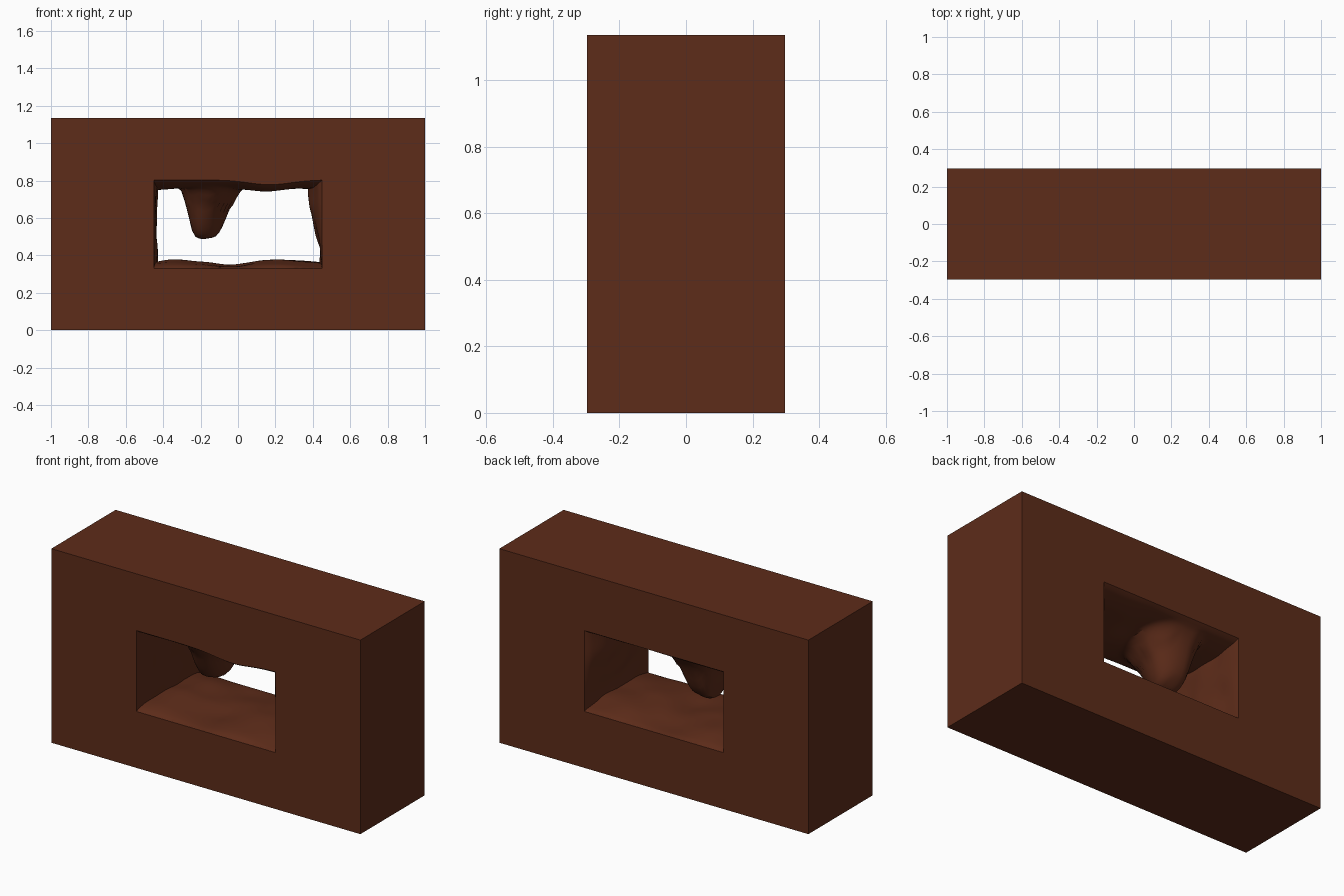
import bpy, bmesh, math
from mathutils import Vector, noise

if "Cube" in bpy.data.objects:
    bpy.data.objects.remove(bpy.data.objects["Cube"])

W, D, H = 1.0, 0.297, 1.135            # block half width, half depth, height
X0, X1, Z0, Z1 = -0.45, 0.45, 0.33, 0.803   # tunnel mouth
NX, NZ, NY = 44, 20, 32                # tunnel divisions


def smooth(a, b, x):
    k = max(0.0, min(1.0, (x - a) / (b - a)))
    return k * k * (3 - 2 * k)


def bump(x, c, w):
    return math.exp(-((x - c) / w) ** 2)


def rough(x, y, seed, scale=5.0):
    return noise.noise(Vector((x * scale, y * scale, seed)))


# rock surfaces: each fades to the clean rectangle at both mouths
def floor_z(x, y, e):
    h = 0.028 + 0.022 * bump(x, 0.24, 0.16) + 0.022 * bump(x, -0.34, 0.14) - 0.012 * bump(x, 0, 0.1)
    return Z0 + e * (h + 0.018 * rough(x, y, 3.1))


def ceiling_z(x, y, e):
    base = 0.05 + 0.012 * rough(x, y, 7.7)
    # hanging stalactite: steep on the left, flared on the right
    dx, dy = x + 0.19, y - 0.08
    rx = 0.13 if dx < 0 else 0.25
    ry = 0.20 if dy > 0 else 0.30
    r = math.hypot(dx / rx, dy / ry) * (1 + 0.08 * rough(x, y, 1.3, 8))
    drop = 0.275 * (1 - smooth(0.32, 1.05, r)) ** 1.15
    drop -= 0.02 * smooth(0.0, 0.45, r) * (drop > 0.1)
    lip = 0.025 * bump(x, 0.17, 0.16) * smooth(0.1, -D, y)
    return Z1 - e * (base + max(0, drop)) - lip


def left_x(z, y, e):
    return X0 + e * (0.014 + 0.015 * rough(z, y, 11.5, 7))


def right_x(z, y, e):
    return X1 - e * (0.012 + 0.055 * smooth(0.4, 0.72, z) + 0.015 * rough(z, y, 15.2, 7))


# perimeter in unit coordinates, split into floor, right, ceiling, left
loop = ([(i / NX, 0) for i in range(NX)] + [(1, j / NZ) for j in range(NZ)]
        + [(1 - i / NX, 1) for i in range(NX)] + [(0, 1 - j / NZ) for j in range(NZ)])
corner = [0, NX, NX + NZ, 2 * NX + NZ, len(loop)]

bm = bmesh.new()
rings = []
for k in range(NY + 1):
    t = k / NY
    y = -D + 2 * D * t
    e = max(0.0, math.sin(math.pi * t)) ** 0.6
    ring = []
    for u, v in loop:
        x, z = X0 + u * (X1 - X0), Z0 + v * (Z1 - Z0)
        xl, xr = left_x(z, y, e), right_x(z, y, e)
        px = xl + u * (xr - xl)
        zf, zc = floor_z(x, y, e), ceiling_z(x, y, e)
        if u in (0, 1):                # walls follow the corner heights
            zf, zc = floor_z(x, y, e), ceiling_z(x, y, e)
        ring.append(bm.verts.new((px, y, zf + v * (zc - zf))))
    rings.append(ring)

# tunnel skin
n = len(loop)
for a, b in zip(rings, rings[1:]):
    for i in range(n):
        j = (i + 1) % n
        bm.faces.new((a[i], a[j], b[j], b[i]))

# front and back panels around the mouth
outer = []
for y, ring in ((-D, rings[0]), (D, rings[-1])):
    box = [bm.verts.new((x, y, z)) for x, z in ((-W, 0), (W, 0), (W, H), (-W, H))]
    outer.append(box)
    for s in range(4):
        inner = [ring[i % n] for i in range(corner[s], corner[s + 1] + 1)]
        bm.faces.new([box[s], box[(s + 1) % 4]] + inner[::-1])

# bottom, right, top and left of the block
for s in range(4):
    q = (s + 1) % 4
    bm.faces.new((outer[0][s], outer[0][q], outer[1][q], outer[1][s]))

bmesh.ops.triangulate(bm, faces=[f for f in bm.faces if len(f.verts) > 4])
bmesh.ops.recalc_face_normals(bm, faces=bm.faces)
me = bpy.data.meshes.new("cave_block")
bm.to_mesh(me)
bm.free()
block = bpy.data.objects.new("cave_block", me)
bpy.context.collection.objects.link(block)

# brown rock colour
mat = bpy.data.materials.new("brown_rock")
mat.diffuse_color = (0.11, 0.025, 0.010, 1)
mat.use_nodes = True
mat.node_tree.nodes["Principled BSDF"].inputs["Base Color"].default_value = mat.diffuse_color
me.materials.append(mat)

bpy.context.view_layer.objects.active = block
block.select_set(True)
bpy.ops.object.shade_smooth_by_angle(angle=math.radians(30))
